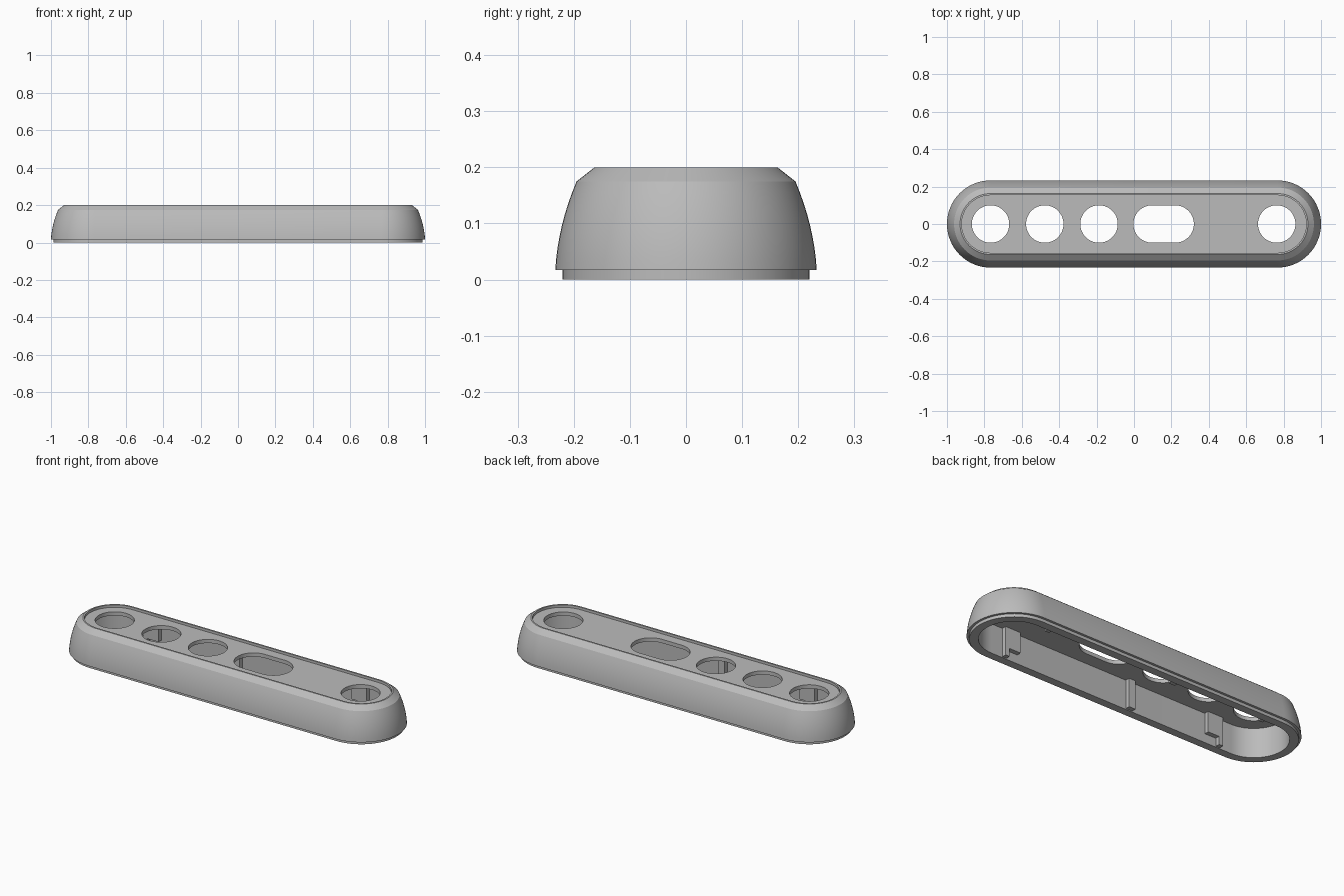
import bpy, bmesh, math

if "Cube" in bpy.data.objects:
    bpy.data.objects.remove(bpy.data.objects["Cube"])

GREY = (0.50, 0.50, 0.50, 1)
mat = bpy.data.materials.new("plain grey")
mat.use_nodes = True
mat.diffuse_color = GREY
mat.node_tree.nodes["Principled BSDF"].inputs["Base Color"].default_value = GREY

SEG = 32
CORE = 0.767      # half length of the straight sides
INNER = 0.175     # cavity radius
ROOF = 0.165      # underside of the top plate


def stadium(x0, x1, r):
    """Outline of a rounded bar, counter-clockwise from the -y side."""
    pts = []
    for cx, start in ((x1, -math.pi / 2), (x0, math.pi / 2)):
        for i in range(SEG + 1):
            a = start + math.pi * i / SEG
            pts.append((cx + r * math.cos(a), r * math.sin(a)))
    return pts


def loft(name, x0, x1, profile):
    """Skin stacked rounded-bar rings (radius, height) and cap both ends."""
    bm = bmesh.new()
    rings = [[bm.verts.new((x, y, z)) for x, y in stadium(x0, x1, r)] for r, z in profile]
    n = len(rings[0])
    for a, b in zip(rings, rings[1:]):
        for i in range(n):
            j = (i + 1) % n
            bm.faces.new((a[i], a[j], b[j], b[i]))
    bm.faces.new(rings[0])
    bm.faces.new(rings[-1])
    bmesh.ops.remove_doubles(bm, verts=bm.verts, dist=1e-5)
    bmesh.ops.recalc_face_normals(bm, faces=bm.faces)
    return finish(name, bm)


def finish(name, bm):
    mesh = bpy.data.meshes.new(name)
    bm.to_mesh(mesh)
    bm.free()
    mesh.materials.append(mat)
    obj = bpy.data.objects.new(name, mesh)
    bpy.context.collection.objects.link(obj)
    return obj


def box(bm, x0, x1, y0, y1, z0, z1):
    verts = bmesh.ops.create_cube(bm, size=1)["verts"]
    for v in verts:
        v.co.x = x1 if v.co.x > 0 else x0
        v.co.y = y1 if v.co.y > 0 else y0
        v.co.z = z1 if v.co.z > 0 else z0


# Shell: roof underside, cavity wall, stepped lip, bulged side, chamfer, recessed top
bulge = [(0.194 + 0.039 * math.cos(t * math.pi / 2), 0.017 + 0.158 * math.sin(t * math.pi / 2))
         for t in (0,)]
steps = 8
for i in range(1, steps + 1):
    t = i / steps
    bulge.append((0.233 - 0.009 * t - 0.029 * t * t, 0.017 + 0.158 * t))
shell = loft("housing_shell", -CORE, CORE,
             [(INNER, ROOF), (INNER, 0), (0.22, 0), (0.22, 0.017)] + bulge +
             [(0.163, 0.2), (0.154, 0.2), (0.154, 0.186)])

# Openings through the top plate
openings = [(-0.767, -0.767), (-0.477, -0.477), (-0.187, -0.187), (0.097, 0.22), (0.763, 0.763)]
for k, (x0, x1) in enumerate(openings):
    cutter = loft(f"opening_cutter_{k + 1}", x0, x1, [(0.1, 0.12), (0.1, 0.25)])
    cutter.hide_render = True
    mod = shell.modifiers.new(f"opening_{k + 1}", "BOOLEAN")
    mod.operation = "DIFFERENCE"
    mod.solver = "EXACT"
    mod.object = cutter

# Bake the cuts and remove the cutters
bpy.context.view_layer.update()
cut = bpy.data.meshes.new_from_object(shell.evaluated_get(bpy.context.evaluated_depsgraph_get()))
shell.modifiers.clear()
shell.data = cut
for obj in [o for o in bpy.data.objects if o.name.startswith("opening_cutter")]:
    bpy.data.objects.remove(obj)

bpy.ops.object.select_all(action="DESELECT")
shell.select_set(True)
bpy.context.view_layer.objects.active = shell
bpy.ops.object.shade_smooth_by_angle(angle=math.radians(25))

# Ribs on both inner side walls: notched pairs near the ends, a plain one between
for side, label in ((-1, "front"), (1, "back")):
    bm = bmesh.new()
    ya, yb = sorted((side * (INNER + 0.01), side * (INNER - 0.025)))
    for s in (-1, 1):
        box(bm, *sorted((s * 0.60, s * 0.67)), ya, yb, 0.05, ROOF + 0.005)
        box(bm, *sorted((s * 0.67, s * 0.695)), ya, yb, 0.005, ROOF + 0.005)
    box(bm, -0.135, -0.095, ya, yb, 0.005, ROOF + 0.005)
    finish(f"{label}_wall_ribs", bm)
